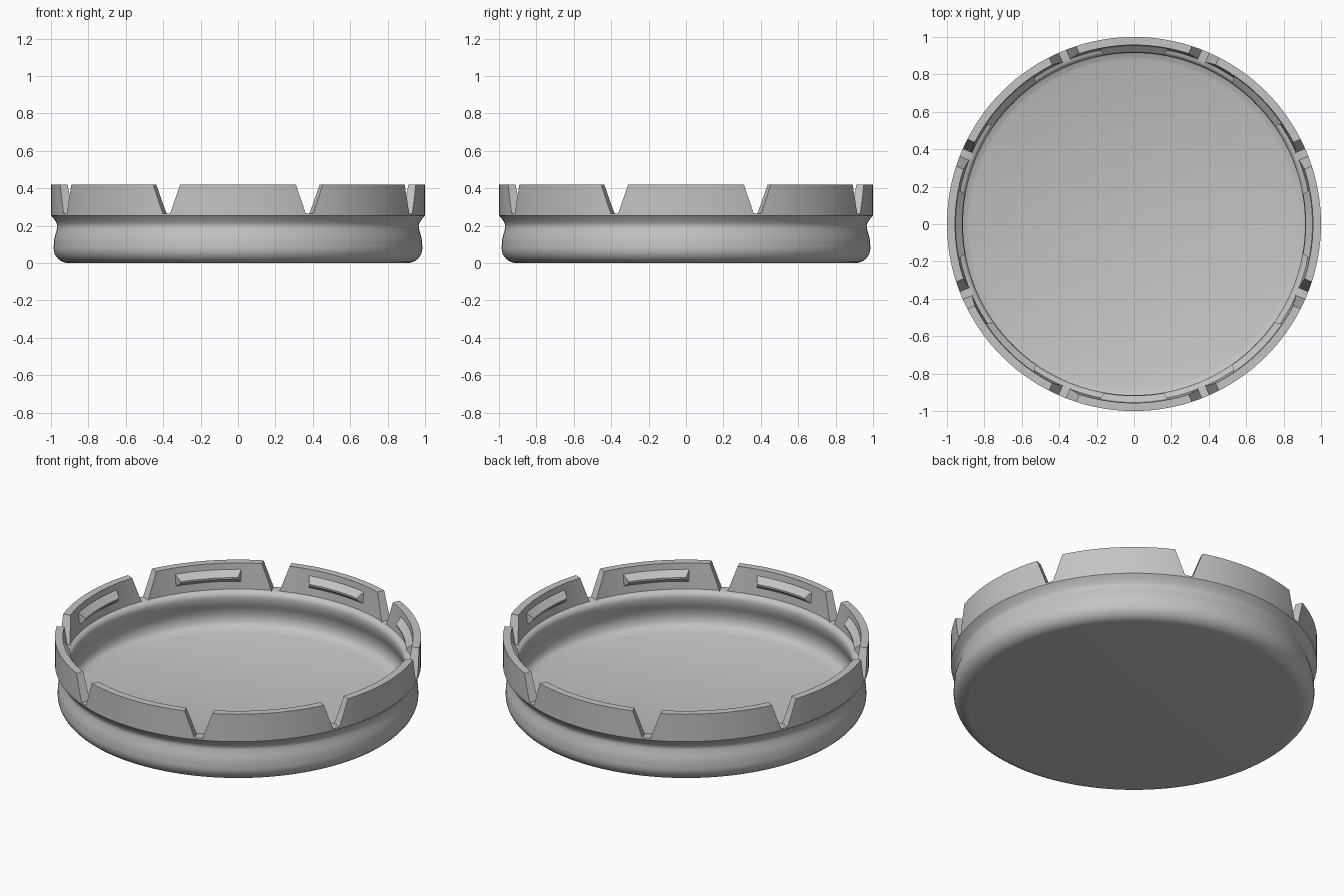
import bpy, bmesh, math
from mathutils import Vector, Matrix

cube = bpy.data.objects.get("Cube")
if cube:
    bpy.data.objects.remove(cube, do_unlink=True)

SEGMENTS = 144
TABS = 8
STEP = math.tau / TABS
RIM, NOTCH_FLOOR = 0.42, 0.265

# Single plastic colour
grey = bpy.data.materials.new("grey plastic")
grey.use_nodes = True
colour = (0.55, 0.55, 0.55, 1)
grey.diffuse_color = colour
grey.node_tree.nodes["Principled BSDF"].inputs["Base Color"].default_value = colour


def make_object(name, bm):
    bmesh.ops.recalc_face_normals(bm, faces=bm.faces)
    mesh = bpy.data.meshes.new(name)
    bm.to_mesh(mesh)
    bm.free()
    mesh.materials.append(grey)
    obj = bpy.data.objects.new(name, mesh)
    bpy.context.collection.objects.link(obj)
    return obj


def activate(obj):
    bpy.ops.object.select_all(action='DESELECT')
    obj.select_set(True)
    bpy.context.view_layer.objects.active = obj


def smooth_path(points, steps=4):
    """Catmull-Rom curve through (radius, height) points."""
    p = [Vector(q) for q in points]
    p = [2 * p[0] - p[1]] + p + [2 * p[-1] - p[-2]]
    path = []
    for a, b, c, d in zip(p, p[1:], p[2:], p[3:]):
        for i in range(steps):
            t = i / steps
            path.append(0.5 * (2 * b + (c - a) * t + (2 * a - 5 * b + 4 * c - d) * t * t
                               + (3 * b - a - 3 * c + d) * t ** 3))
    return path + [p[-2]]


def add_prism(bm, ring_a, ring_b):
    a = [bm.verts.new(v) for v in ring_a]
    b = [bm.verts.new(v) for v in ring_b]
    bm.faces.new(a)
    bm.faces.new(b[::-1])
    for i in range(len(a)):
        j = (i + 1) % len(a)
        bm.faces.new((a[i], b[i], b[j], a[j]))


# Lid shell: rounded base, outer groove, inner bead and upright rim
corner = 0.08
base_arc = [(0.906 + corner * math.sin(t), corner - corner * math.cos(t))
            for t in (math.pi / 2 * i / 8 for i in range(8))]
outer = smooth_path([(0.986, 0.08), (0.982, 0.13), (0.969, 0.18), (0.967, 0.205),
                     (0.98, 0.23), (1.0, 0.255)])
inner = smooth_path([(0.946, 0.268), (0.925, 0.258), (0.915, 0.235), (0.92, 0.195),
                     (0.938, 0.145), (0.942, 0.1), (0.925, 0.06), (0.88, 0.04)])
profile = [(0, 0)] + base_arc + outer + [(1.0, RIM), (0.957, RIM)] + inner + [(0, 0.04)]

bm = bmesh.new()
verts = [bm.verts.new((r, 0, z)) for r, z in profile]
edges = [bm.edges.new(pair) for pair in zip(verts, verts[1:])]
bmesh.ops.spin(bm, geom=verts + edges, cent=(0, 0, 0), axis=(0, 0, 1),
               angle=math.tau, steps=SEGMENTS, use_duplicate=False)
bmesh.ops.remove_doubles(bm, verts=bm.verts, dist=1e-4)
lid = make_object("lid_shell", bm)

# Tapered notches that split the rim into tabs
low, high, top = 0.022, 0.089, 0.45
section = [(-low, NOTCH_FLOOR), (low, NOTCH_FLOOR), (high, top), (-high, top)]
bm = bmesh.new()
for k in range(TABS):
    turn = Matrix.Rotation((k + 0.5) * STEP, 3, 'Z')
    add_prism(bm, *[[turn @ Vector((r, y, z)) for y, z in section] for r in (0.9, 1.1)])
cutter = make_object("notch_cutter", bm)
cutter.hide_render = True

cut = lid.modifiers.new("notches", 'BOOLEAN')
cut.operation = 'DIFFERENCE'
cut.solver = 'EXACT'
cut.object = cutter
activate(lid)
bpy.ops.object.modifier_apply(modifier=cut.name)
bpy.data.objects.remove(cutter, do_unlink=True)
bpy.ops.object.shade_smooth_by_angle(angle=math.radians(30))

# Wedge-shaped snap catches inside each tab, with slanted ends
wedge = [(0.97, 0.397, 11.5), (0.918, 0.35, 10), (0.918, 0.34, 10), (0.97, 0.295, 11.5)]
PIECES = 10
bm = bmesh.new()
for k in range(TABS):
    rings = []
    for i in range(PIECES + 1):
        ring = []
        for r, z, half in wedge:
            a = k * STEP + math.radians(half) * (2 * i / PIECES - 1)
            ring.append(bm.verts.new((r * math.cos(a), r * math.sin(a), z)))
        rings.append(ring)
    bm.faces.new(rings[0])
    bm.faces.new(rings[-1][::-1])
    for a, b in zip(rings, rings[1:]):
        for i in range(len(wedge)):
            j = (i + 1) % len(wedge)
            bm.faces.new((a[i], b[i], b[j], a[j]))
catches = make_object("snap_catches", bm)
activate(catches)
bpy.ops.object.shade_smooth_by_angle(angle=math.radians(30))
